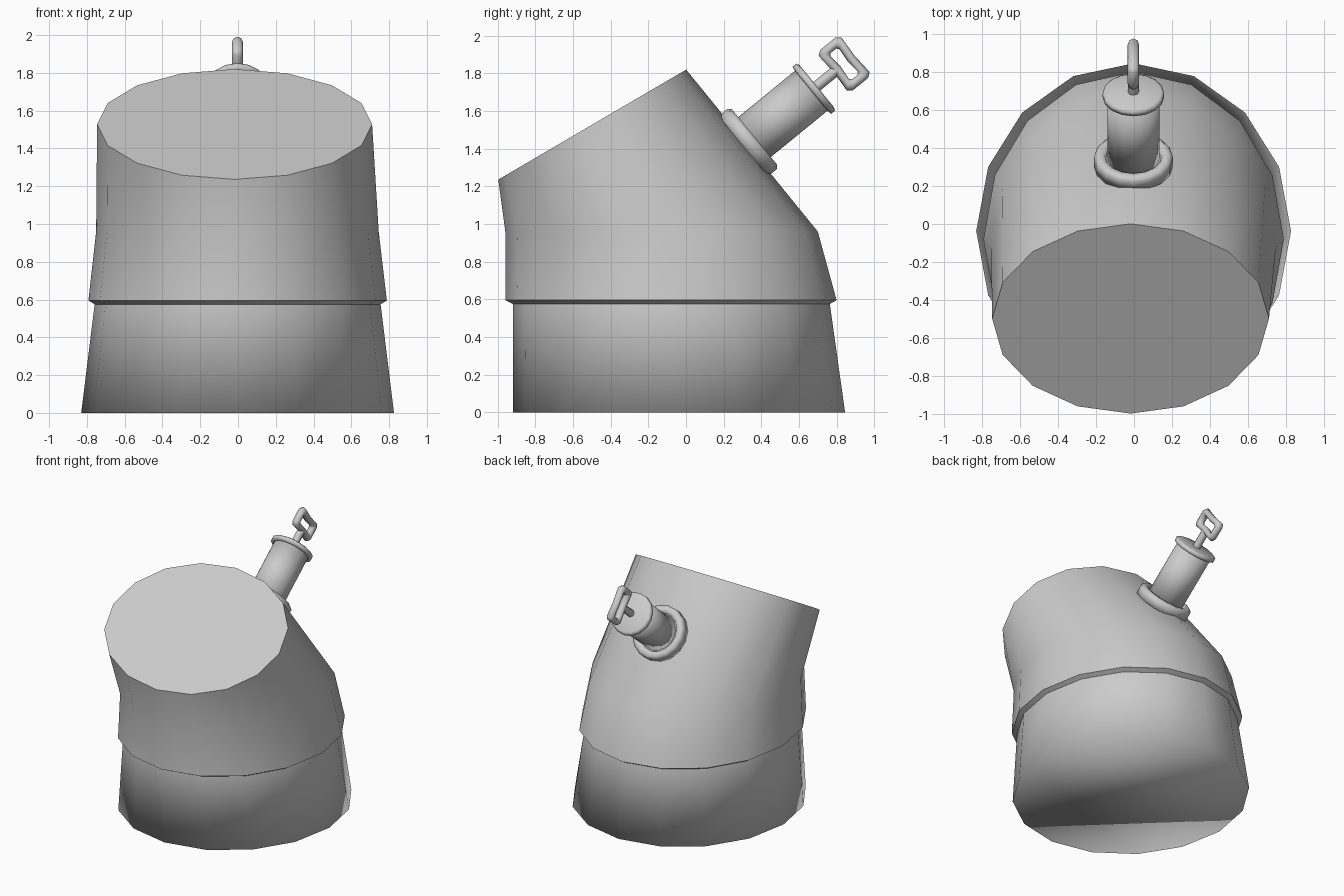
import bpy, bmesh
from math import sin, cos, pi, radians
from mathutils import Vector

if "Cube" in bpy.data.objects:
    bpy.data.objects.remove(bpy.data.objects["Cube"])

AXIS = Vector((0, 0.775, 0.632))      # direction of the filler pipe
SIDE = Vector((1, 0, 0))
ACROSS = AXIS.cross(SIDE)
SEAT = Vector((-0.003, 0.32, 1.426))  # where the pipe meets the body


def loft(name, rings, sharp=(), close=False):
    """Skin a list of vertex rings; capped at both ends unless close is set."""
    bm = bmesh.new()
    loops = [[bm.verts.new(p) for p in r] for r in rings]
    n = len(loops[0])
    pairs = list(zip(loops, loops[1:])) + ([(loops[-1], loops[0])] if close else [])
    for a, b in pairs:
        for i in range(n):
            j = (i + 1) % n
            bm.faces.new((a[i], a[j], b[j], b[i]))
    if not close:
        bm.faces.new(loops[0][::-1])
        bm.faces.new(loops[-1])
    bmesh.ops.recalc_face_normals(bm, faces=bm.faces)
    for f in bm.faces:
        f.smooth = True
    for k in sharp:
        for i in range(n):
            bm.edges.get((loops[k][i], loops[k][(i + 1) % n])).smooth = False
    me = bpy.data.meshes.new(name)
    bm.to_mesh(me)
    bm.free()
    ob = bpy.data.objects.new(name, me)
    bpy.context.collection.objects.link(ob)
    return ob


def lathe(name, profile, sides=16, sharp=()):
    """Turn (radius, height) pairs around the pipe axis."""
    rings = [[SEAT + AXIS * h + r * (SIDE * cos(2 * pi * i / sides) + ACROSS * sin(2 * pi * i / sides))
              for i in range(sides)] for r, h in profile]
    return loft(name, rings, sharp)


def body_ring(cx, cy, z, rx, ry, rise=0):
    return [(cx + rx * cos(a), cy + ry * sin(a), z + rise * sin(a))
            for a in (2 * pi * i / 16 for i in range(16))]


# Bent body: tapered base, overhanging lip, elbow, slanted top
loft("body", [
    body_ring(-0.002, -0.037, 0.0, 0.828, 0.882),
    body_ring(-0.002, -0.078, 0.575, 0.757, 0.842),
    body_ring(-0.002, -0.080, 0.595, 0.790, 0.880),
    body_ring(-0.003, -0.130, 0.96, 0.748, 0.830),
    body_ring(-0.018, -0.498, 1.528, 0.728, 0.499, 0.292),
], sharp=(1, 2, 4))

# Pipe with its seat flange and cap
lathe("pipe_flange", [(0.207, -0.02), (0.207, 0.04), (0.19, 0.057), (0.155, 0.057), (0.145, 0.035)], sharp=(4,))
lathe("pipe", [(0.137, 0.0), (0.137, 0.455)])
lathe("pipe_cap", [(0.137, 0.445), (0.162, 0.45), (0.162, 0.475), (0.145, 0.484)], sharp=(0,))

# Pull handle: stem and rounded rectangular loop
lathe("handle_stem", [(0.029, 0.46), (0.029, 0.622)], sides=8, sharp=(0, 1))
corners = [(0.054, 0.098), (0.036, 0.114), (-0.036, 0.114), (-0.054, 0.098), (-0.047, 0),
           (-0.054, -0.098), (-0.036, -0.114), (0.036, -0.114), (0.054, -0.098), (0.047, 0)]
centre = SEAT + AXIS * 0.671
rings = []
for u, v in corners:
    # push the outline outward in the loop plane, round in cross-section
    out = (AXIS * (u / 0.054) + ACROSS * (v / 0.114) * (1 if abs(v) > 0.05 else 0))
    p = centre + AXIS * u + ACROSS * v
    if abs(v) < 0.01:
        out.normalize()
    rings.append([p + 0.024 * out * cos(2 * pi * i / 8) + 0.03 * SIDE * sin(2 * pi * i / 8) for i in range(8)])
loft("handle_loop", rings, close=True)
